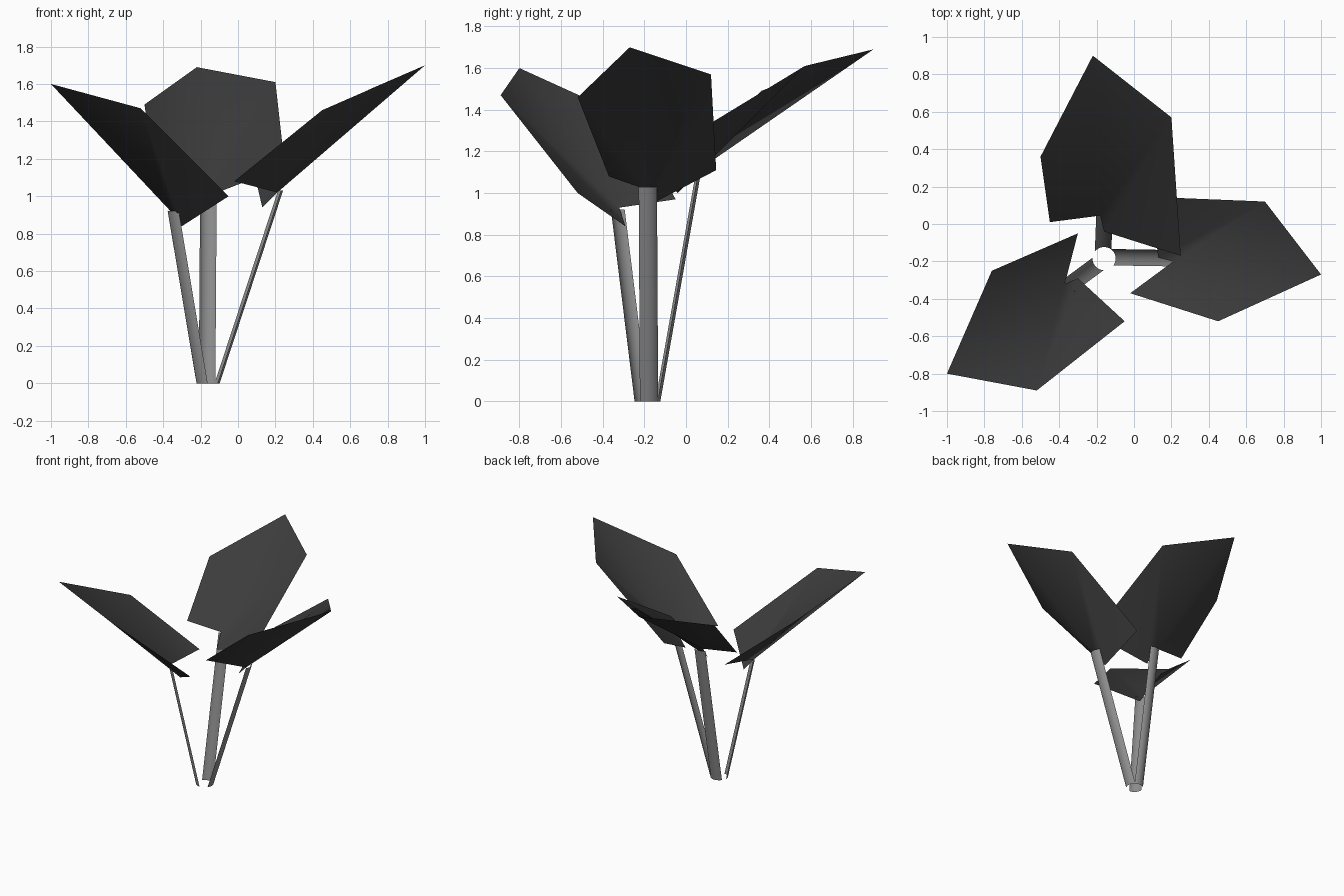
import bpy
import bmesh
import math
from mathutils import Vector

if "Cube" in bpy.data.objects:
    bpy.data.objects.remove(bpy.data.objects["Cube"], do_unlink=True)


def make_material(name, grey):
    mat = bpy.data.materials.new(name)
    mat.use_nodes = True
    colour = (grey, grey, grey, 1.0)
    mat.diffuse_color = colour
    mat.node_tree.nodes["Principled BSDF"].inputs["Base Color"].default_value = colour
    return mat


leaf_mat = make_material("dark grey leaf", 0.045)
stem_mat = make_material("light grey stem", 0.27)


def finish(name, bm, mat):
    """Turn the sheet upward, then make a smooth object of it."""
    bm.normal_update()
    if sum(f.normal.z * f.calc_area() for f in bm.faces) < 0:
        bmesh.ops.reverse_faces(bm, faces=bm.faces[:])
    for f in bm.faces:
        f.smooth = True
    mesh = bpy.data.meshes.new(name)
    bm.to_mesh(mesh)
    bm.free()
    mesh.materials.append(mat)
    obj = bpy.data.objects.new(name, mesh)
    bpy.context.collection.objects.link(obj)
    return obj


def make_leaf(name, tip, notch, spike, long_half, short_half):
    """Leaf folded along tip-notch-spike; only the long half reaches the spike."""
    bm = bmesh.new()
    t, n, s = (bm.verts.new(p) for p in (tip, notch, spike))
    a1, a2 = (bm.verts.new(p) for p in long_half)
    b1, b2 = (bm.verts.new(p) for p in short_half)
    for tri in ((t, a1, n), (a1, s, n), (a1, a2, s), (t, n, b1), (b1, n, b2)):
        bm.faces.new(tri)
    return finish(name, bm, leaf_mat)


def make_stem(name, angle, top, radius=0.062, spread=92, steps=8):
    """Gutter-shaped stem: an arc at the ground, slid out to the leaf."""
    bm = bmesh.new()
    centre = Vector((-0.16, -0.185, 0))
    middle = Vector((math.cos(math.radians(angle)), math.sin(math.radians(angle)), 0))
    slide = Vector(top) - centre - middle * radius
    rows = []
    for i in range(steps + 1):
        a = math.radians(angle + spread * (i / steps - 0.5))
        low = centre + radius * Vector((math.cos(a), math.sin(a), 0))
        rows.append((bm.verts.new(low), bm.verts.new(low + slide)))
    for (p, q), (r, s) in zip(rows, rows[1:]):
        bm.faces.new((p, r, s, q))
    return finish(name, bm, stem_mat)


# Leaves
make_leaf("left_leaf", (1.0, -0.27, 1.7), (0.21, -0.2, 1.02), (0.13, -0.18, 0.94),
          ((0.7, 0.12, 1.57), (0.09, 0.145, 1.11)),
          ((0.45, -0.52, 1.46), (-0.02, -0.37, 1.08)))
make_leaf("right_leaf", (-1.0, -0.8, 1.6), (-0.37, -0.32, 0.93), (-0.3, -0.29, 0.84),
          ((-0.52, -0.89, 1.47), (-0.05, -0.52, 1.0)),
          ((-0.76, -0.25, 1.35), (-0.3, -0.05, 0.97)))
make_leaf("back_leaf", (-0.22, 0.9, 1.69), (-0.18, 0.045, 1.1), (-0.16, -0.04, 1.0),
          ((0.2, 0.57, 1.61), (0.25, -0.17, 1.16)),
          ((-0.5, 0.36, 1.49), (-0.45, 0.01, 1.13)))

# Stems
make_stem("left_stem", 10, (0.24, -0.18, 1.03))
make_stem("right_stem", 222, (-0.36, -0.34, 0.92))
make_stem("back_stem", 97, (-0.16, 0.07, 1.09))
